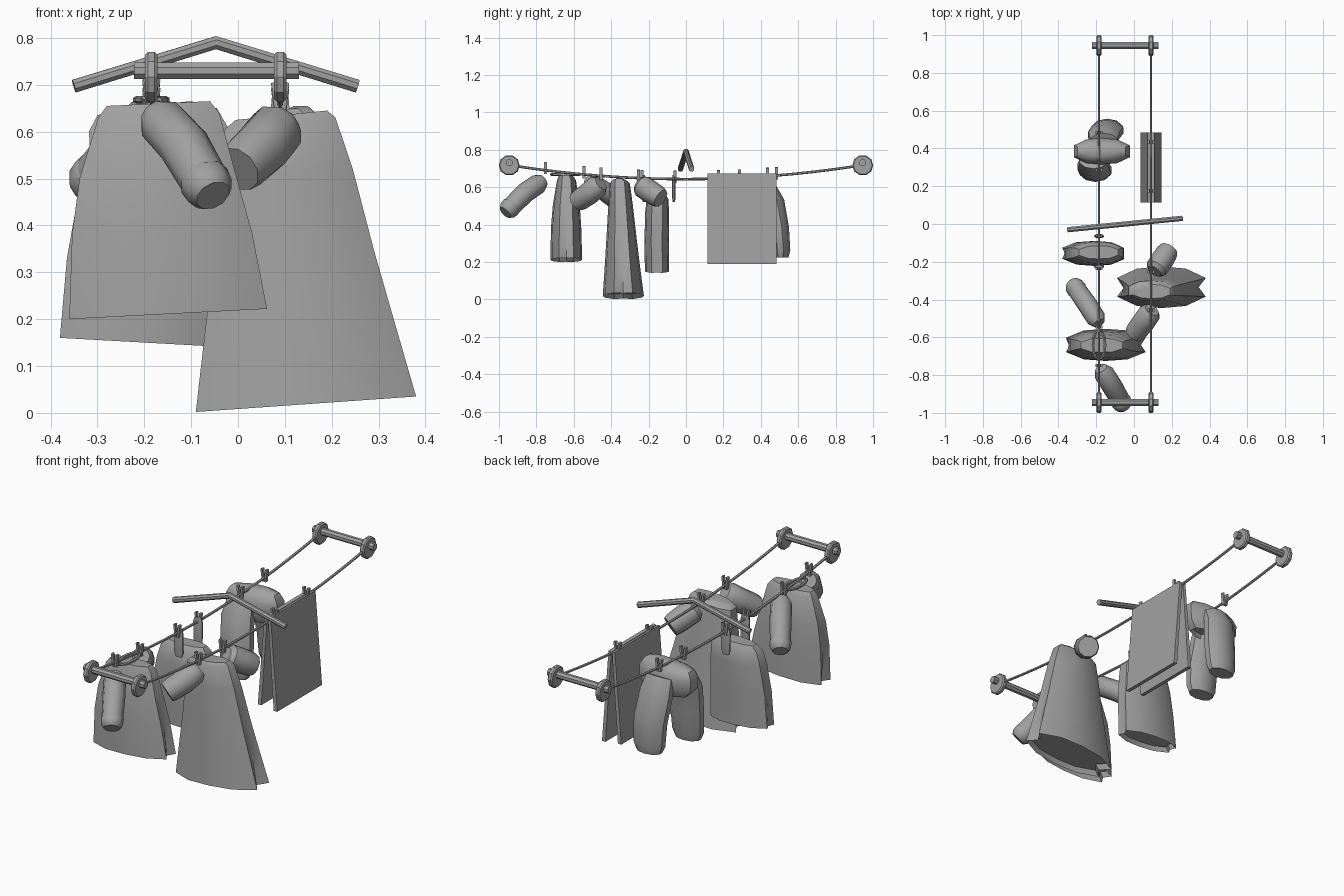
import bpy, bmesh, math
from mathutils import Vector, Matrix

if "Cube" in bpy.data.objects:
    bpy.data.objects.remove(bpy.data.objects["Cube"])

gray = bpy.data.materials.new("plain_gray")
gray.diffuse_color = (0.36, 0.36, 0.36, 1)
gray.use_nodes = True
gray.node_tree.nodes["Principled BSDF"].inputs["Base Color"].default_value = gray.diffuse_color

AX, BX = -0.185, 0.09          # the two lines
END = 0.945                    # wheel distance from the middle


def rope_z(y):
    return 0.643 + 0.075 * (y / END) ** 2


def finish(name, bm, angle=40):
    bmesh.ops.recalc_face_normals(bm, faces=bm.faces)
    me = bpy.data.meshes.new(name)
    bm.to_mesh(me)
    bm.free()
    me.materials.append(gray)
    ob = bpy.data.objects.new(name, me)
    bpy.context.collection.objects.link(ob)
    bpy.ops.object.select_all(action='DESELECT')
    bpy.context.view_layer.objects.active = ob
    ob.select_set(True)
    if angle:
        bpy.ops.object.shade_smooth_by_angle(angle=math.radians(angle))
    return ob


def skin(name, rings, angle=40):
    """Join rings of points into a closed tube."""
    bm = bmesh.new()
    loops = [[bm.verts.new(p) for p in r] for r in rings]
    n = len(loops[0])
    for a, b in zip(loops, loops[1:]):
        for i in range(n):
            j = (i + 1) % n
            bm.faces.new((a[i], a[j], b[j], b[i]))
    bm.faces.new(loops[0])
    bm.faces.new(loops[-1])
    return finish(name, bm, angle)


def tube(name, path, radii, sides=8, squash=1.0, angle=40):
    """Round tube along a path; squash flattens it sideways."""
    pts = [Vector(p) for p in path]
    rings = []
    for i, p in enumerate(pts):
        d = (pts[min(i + 1, len(pts) - 1)] - pts[max(i - 1, 0)]).normalized()
        up = Vector((1, 0, 0)) if abs(d.x) < 0.7 else Vector((0, 0, 1))
        u = (up - d * up.dot(d)).normalized()
        v = d.cross(u)
        rings.append([p + radii[i] * (math.cos(t) * u + squash * math.sin(t) * v)
                      for t in (2 * math.pi * (k + 0.5) / sides for k in range(sides))])
    return skin(name, rings, angle)


def garment(name, rows):
    """Flattened cloth body; row = z left, z right, x min, x max, y min, y max, end notch."""
    rings = []
    for zl, zr, x0, x1, y0, y1, notch in rows:
        prof = [(1, -.45), (1 - notch, 0), (1, .45), (.55, .9), (0, 1), (-.55, .9),
                (-1, .45), (notch - 1, 0), (-1, -.45), (-.55, -.9), (0, -1), (.55, -.9)]
        rings.append([((x0 + x1) / 2 + u * (x1 - x0) / 2, (y0 + y1) / 2 + v * (y1 - y0) / 2,
                       zl + (zr - zl) * (u + 1) / 2) for u, v in prof])
    # recessed underside
    c = sum((Vector(p) for p in rings[0]), Vector()) / 12
    inner = [c + (Vector(p) - c) * 0.9 + Vector((0, 0, 0.025)) for p in rings[0]]
    return skin(name, [inner] + rings)


def box(name, size, loc, rot=None):
    bm = bmesh.new()
    bmesh.ops.create_cube(bm, size=1, matrix=Matrix.Translation(loc)
                          @ (rot or Matrix.Identity(4)) @ Matrix.Diagonal((*size, 1)))
    return finish(name, bm, 0)


# Pulley wheels, axles and sagging ropes
for s in (-1, 1):
    y = s * END
    tube("axle", [(-0.222, y, 0.73), (0.13, y, 0.73)], [0.019] * 2)
    for x in (AX, BX):
        tube("pulley_wheel", [(x - .013, y, .717), (x - .007, y, .717), (x + .007, y, .717), (x + .013, y, .717)],
             [.05, .056, .056, .05], 10, angle=25)
for x in (AX, BX):
    ys = [-END + 2 * END * i / 20 for i in range(21)]
    tube("rope", [(x, y, rope_z(y)) for y in ys], [0.007] * 21, 6)

# Pegs: a pair of tilted prongs gripping the rope
for x, ys in ((AX, (-.75, -.545, -.235, -.06, .285, .485)), (BX, (-.455, -.255, .175, .435))):
    for y in ys:
        for s in (-1, 1):
            box("peg", (.011, .016, .065), (x + s * .01, y, rope_z(y) + .012),
                Matrix.Rotation(s * .12, 4, 'Y'))

# Bent bar lying across the lines
tube("hanger_bar", [(-.35, -.03, .697), (-.047, 0, .79), (.255, .03, .697)], [.015] * 3, 8)

# Folded towel, one panel each side of the rope
for s, low in ((1, .19), (-1, .20)):
    bm = bmesh.new()
    c = [(BX + s * .002, .668), (BX + s * .018, .672), (BX + s * .056, low), (BX + s * .036, low)]
    a, b = [[bm.verts.new((x, y, z)) for x, z in c] for y in (.115, .485)]
    for i in range(4):
        j = (i + 1) % 4
        bm.faces.new((a[i], a[j], b[j], b[i]))
    bm.faces.new(a)
    bm.faces.new(b)
    finish("towel_panel", bm, 0)

# Long dress
garment("dress", [
    (.002, .035, -.09, .38, -.445, -.225, .16),
    (.16, .18, -.072, .338, -.435, -.245, .08),
    (.33, .34, -.052, .292, -.425, -.265, .02),
    (.50, .52, -.038, .245, -.415, -.285, 0),
    (.605, .63, -.028, .208, -.408, -.300, 0),
    (.625, .645, -.005, .19, -.395, -.32, 0)])

# Shirt with a neck ring
garment("shirt", [
    (.20, .222, -.36, .062, -.725, -.555, .12),
    (.38, .385, -.354, .03, -.722, -.56, .04),
    (.50, .51, -.338, -.005, -.712, -.568, 0),
    (.63, .64, -.298, -.04, -.69, -.588, 0),
    (.655, .665, -.28, -.06, -.68, -.605, 0)])
N = 12
tube("shirt_collar", [(AX + .032 * math.cos(t), -.64 + .08 * math.sin(t), .668)
                      for t in (2 * math.pi * i / N for i in range(N + 1))], [.008] * (N + 1), 6)

# Vest with two shoulder straps
garment("vest", [
    (.16, .142, -.38, -.055, -.22, -.09, .08),
    (.33, .32, -.365, -.052, -.222, -.092, 0),
    (.47, .47, -.34, -.055, -.218, -.09, 0),
    (.535, .54, -.32, -.06, -.21, -.095, 0),
    (.565, .57, -.29, -.085, -.185, -.115, 0)])
for y in (-.225, -.065):
    tube("vest_strap", [(AX, y, .52), (AX, y, .54), (AX, y, .64), (AX, y, .665)],
         [.018, .026, .028, .02], 8, .36)

# Trousers: waist and two splayed legs
garment("trouser_waist", [
    (.50, .50, -.28, -.06, .335, .435, 0),
    (.54, .54, -.315, -.025, .315, .455, 0),
    (.60, .61, -.318, -.022, .315, .455, 0),
    (.635, .65, -.30, -.045, .335, .435, 0),
    (.65, .665, -.25, -.10, .36, .41, 0)])
for x0, x1, y in ((-.16, -.142, .505), (-.215, -.205, .275)):
    m = .385 + (y - .385) * .45
    tube("trouser_leg", [(x0, m, .59), (x0, m + (y - m) * .5, .52), (x1, y - (y - m) * .15, .38),
                         (x1, y, .26), (x1, y, .225)], [.075, .088, .09, .085, .07], 10, .62)

# Rolled pieces pegged at their upper ends: upper, bend and lower points, radius
for name, a, b, c, r in (
        ("front_sock", (-.175, -.765, .635), (-.115, -.86, .57), (-.06, -.955, .475), .052),
        ("back_sock", (-.185, -.525, .635), (-.245, -.43, .575), (-.318, -.325, .49), .05),
        ("front_sleeve", (.095, -.455, .62), (.05, -.52, .565), (.0, -.585, .52), .058),
        ("back_sleeve", (.108, -.25, .615), (.15, -.19, .575), (.185, -.135, .54), .058)):
    a, b, c = Vector(a), Vector(b), Vector(c)
    path = [a, a.lerp(b, .25), b, b.lerp(c, .7), c]
    radii = [r * k for k in (.7, 1.03, 1.05, 1, .9)]
    tube(name, path, radii, 10)
    if "sock" in name:
        tube(name + "_cuff", [b.lerp(c, .72), b.lerp(c, .78), c, b.lerp(c, 1.12)],
             [r * .95, r * 1.06, r, r * .75], 10)
